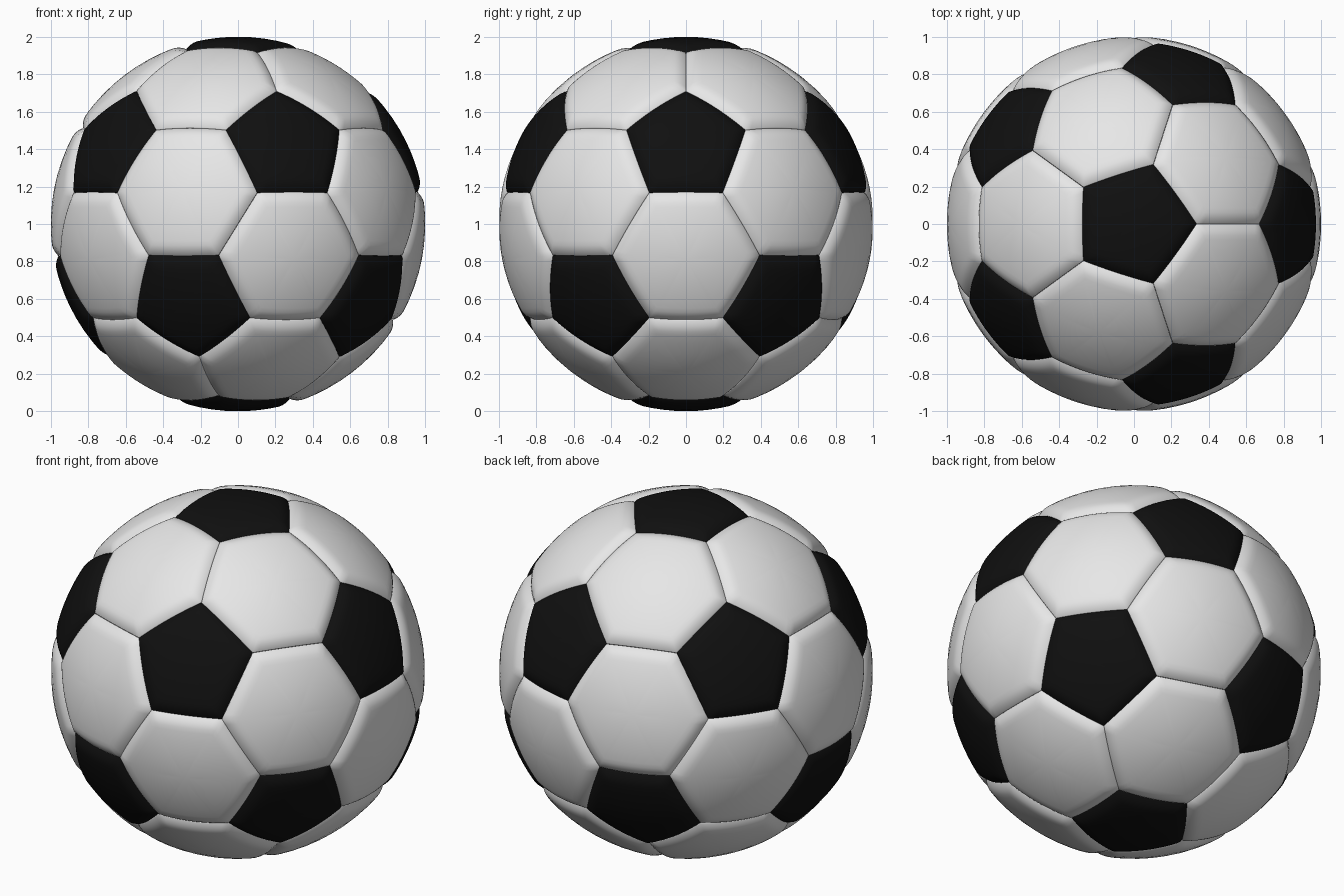
import bpy, bmesh, math
from itertools import combinations
from mathutils import Vector

if "Cube" in bpy.data.objects:
    bpy.data.objects.remove(bpy.data.objects["Cube"])

CENTRE = Vector((0, 0, 1))
SEAM_DEPTH, SEAM_WIDTH = 0.026, 0.065
RINGS = [0.2, 0.4, 0.6, 0.75, 0.82, 0.87, 0.91, 0.945, 0.97, 0.988, 0.997]
SPLIT = 12  # points along each panel edge


def material(name, value):
    m = bpy.data.materials.new(name)
    m.diffuse_color = (value, value, value, 1)
    m.use_nodes = True
    m.node_tree.nodes["Principled BSDF"].inputs["Base Color"].default_value = m.diffuse_color
    return m


def add_panel(bm, corners):
    """One domed panel with rounded edges, as rings around its middle."""
    mid = sum(corners, Vector()) / len(corners)
    axis = mid.normalized()
    u = (corners[0] - mid).normalized()
    v = axis.cross(u)
    corners = sorted(corners, key=lambda p: math.atan2((p - mid).dot(v), (p - mid).dot(u)))
    n = len(corners)
    apothem = ((corners[0] + corners[1]) / 2 - mid).length
    outline = [corners[i].lerp(corners[(i + 1) % n], k / SPLIT)
               for i in range(n) for k in range(SPLIT)]

    def ring(s, extra=0.0):
        t = min((1 - s) * apothem / SEAM_WIDTH, 1)
        r = 1 - SEAM_DEPTH * (1 - t) ** 2 - extra
        return [bm.verts.new(CENTRE + mid.lerp(p, s).normalized() * r) for p in outline]

    loops = [ring(s) for s in RINGS] + [ring(1.0, 0.012)]
    hub = bm.verts.new(CENTRE + axis)
    count = len(outline)
    for i in range(count):
        j = (i + 1) % count
        bm.faces.new((hub, loops[0][i], loops[0][j]))
        for a, b in zip(loops, loops[1:]):
            bm.faces.new((a[i], b[i], b[j], a[j]))


def build(name, panels, mat):
    bm = bmesh.new()
    for corners in panels:
        add_panel(bm, corners)
    for f in bm.faces:
        f.smooth = True
    mesh = bpy.data.meshes.new(name)
    bm.to_mesh(mesh)
    bm.free()
    mesh.materials.append(mat)
    bpy.context.collection.objects.link(bpy.data.objects.new(name, mesh))


# Icosahedron points: two poles and two rings of five
h, w = 1 / math.sqrt(5), 2 / math.sqrt(5)
points = [Vector((0, 0, 1)), Vector((0, 0, -1))]
for k in range(5):
    for z, turn in ((h, 0), (-h, 36)):
        a = math.radians(72 * k + turn)
        points.append(Vector((w * math.cos(a), w * math.sin(a), z)))


def near(a, b):
    return a is not b and (a - b).length < 1.2


def third(a, b):
    p = (2 * a + b) / 3
    return p


# Cutting the corners gives 12 pentagons and 20 hexagons
pentagons = [[third(a, b) for b in points if near(a, b)] for a in points]
hexagons = [[third(a, b) for a in tri for b in tri if a is not b]
            for tri in combinations(points, 3)
            if all(near(a, b) for a, b in combinations(tri, 2))]

build("black_pentagon_panels", pentagons, material("black", 0.005))
build("white_hexagon_panels", hexagons, material("white", 0.8))
